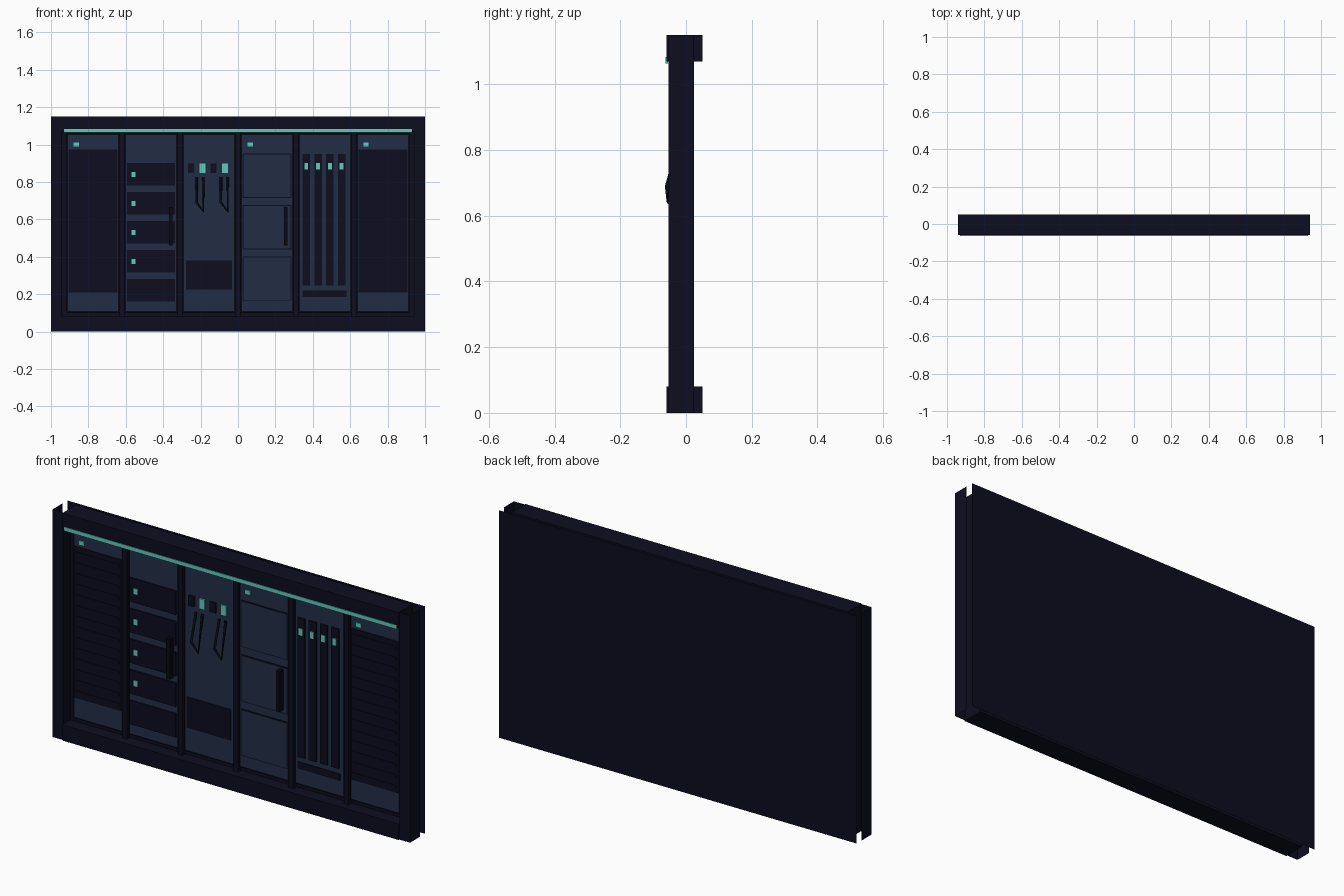
import bpy, bmesh
from mathutils import Vector

cube = bpy.data.objects.get("Cube")
if cube:
    bpy.data.objects.remove(cube, do_unlink=True)


def material(name, rgb):
    m = bpy.data.materials.new(name)
    m.use_nodes = True
    m.diffuse_color = (*rgb, 1)
    m.node_tree.nodes["Principled BSDF"].inputs["Base Color"].default_value = (*rgb, 1)
    return m


NAVY = material("dark navy", (0.004, 0.004, 0.014))
BLACK = material("near black", (0.0025, 0.003, 0.007))
BLUE = material("slate blue", (0.016, 0.027, 0.060))
TEAL = material("teal light", (0.115, 0.60, 0.51))


def box(name, mat, x, y, z, skip=()):
    """Box from (min, max) ranges; skip lists outward directions left open."""
    bm = bmesh.new()
    bmesh.ops.create_cube(bm, size=1)
    for v in bm.verts:
        v.co = [lo + (c + 0.5) * (hi - lo) for c, (lo, hi) in zip(v.co, (x, y, z))]
    bm.normal_update()
    open_faces = [f for f in bm.faces if any(f.normal.dot(Vector(d)) > 0.9 for d in skip)]
    bmesh.ops.delete(bm, geom=open_faces, context="FACES")
    mesh = bpy.data.meshes.new(name)
    bm.to_mesh(mesh)
    bm.free()
    mesh.materials.append(mat)
    ob = bpy.data.objects.new(name, mesh)
    bpy.context.collection.objects.link(ob)
    return ob


FACE = -0.01   # front plane of the bays


def plate(name, mat, cx, cz, w, h, out=0.005, base=FACE):
    """Thin plate on the bay front."""
    return box(name, mat, (cx - w / 2, cx + w / 2), (base - out, base), (cz - h / 2, cz + h / 2))


def tube(name, mat, points, radius):
    curve = bpy.data.curves.new(name, "CURVE")
    curve.dimensions = "3D"
    curve.bevel_depth = radius
    curve.bevel_resolution = 1
    curve.use_fill_caps = True
    spline = curve.splines.new("POLY")
    spline.points.add(len(points) - 1)
    for p, co in zip(spline.points, points):
        p.co = (*co, 1)
    curve.materials.append(mat)
    ob = bpy.data.objects.new(name, curve)
    bpy.context.collection.objects.link(ob)


# Outer frame: rear sheet, beams and open-ended side posts
bm = bmesh.new()
bm.faces.new([bm.verts.new((x, 0.065, z)) for x, z in ((-1, 0), (-1, 1.15), (1, 1.15), (1, 0))])
sheet = bpy.data.meshes.new("rear_sheet")
bm.to_mesh(sheet)
bm.free()
sheet.materials.append(NAVY)
bpy.context.collection.objects.link(bpy.data.objects.new("rear_sheet", sheet))

for name, z in (("bottom_beam", (0, 0.08)), ("top_beam", (1.07, 1.15))):
    box(name, NAVY, (-0.94, 0.94), (-0.06, 0.05), z)
for side, x in (("right", (-1, -0.94)), ("left", (0.94, 1))):
    box(side + "_post", NAVY, x, (-0.054, 0.025), (0, 1.15),
        skip=((0, 0, 1), (0, 0, -1), (0, 1, 0)))
box("recess_back", NAVY, (-0.94, 0.94), (0.005, 0.024), (0.08, 1.07))
box("light_strip", TEAL, (-0.93, 0.93), (-0.063, -0.055), (1.064, 1.084))

# Six bays with dividers between them
PITCH = 0.31
bays = [PITCH * (i - 2.5) for i in range(6)]
for i, cx in enumerate(bays):
    box(f"bay_surround_{i}", BLACK, (cx - 0.142, cx + 0.142), (-0.005, 0.01), (0.1, 1.06))
    box(f"bay_panel_{i}", BLUE, (cx - 0.133, cx + 0.133), (FACE, 0.01), (0.11, 1.05))
for i in range(5):
    cx = PITCH * (i - 2)
    box(f"divider_{i}", NAVY, (cx - 0.013, cx + 0.013), (-0.02, 0.01), (0.08, 1.07))

# Vent bays at both ends
for cx in (bays[0], bays[5]):
    plate("vent_grille", NAVY, cx, 0.592, 0.262, 0.765)
    for k in range(14):
        plate("vent_slat", NAVY, cx, 0.24 + k * 0.054, 0.24, 0.016, 0.004, FACE - 0.005)

# Status lamps
for cx in (bays[0], bays[3], bays[5]):
    plate("status_lamp", TEAL, cx - 0.09, 1.0, 0.028, 0.02)

# Drawer bay
for k in range(5):
    cz = 0.84 - k * 0.155
    plate("drawer", NAVY, bays[1], cz, 0.258, 0.12, 0.008)
    if k < 4:
        plate("drawer_lamp", TEAL, bays[1] - 0.093, cz, 0.022, 0.028, 0.004, FACE - 0.008)

# Dispenser bay: buttons, hose loops and tray
for k in range(4):
    lit = k % 2
    plate("button", TEAL if lit else NAVY, -0.25 + k * 0.06, 0.873, 0.032, 0.052, 0.008)
for cx in (-0.203, -0.073):
    tube("hose_loop", BLACK, [(cx - 0.018, FACE - 0.01, 0.825), (cx - 0.018, -0.058, 0.69),
                              (cx + 0.018, -0.053, 0.642), (cx + 0.018, FACE - 0.01, 0.825)], 0.007)
plate("tray", NAVY, bays[2], 0.303, 0.245, 0.155)

# Locker bay: doors set in thin dark outlines
for cz in (0.833, 0.558, 0.283):
    plate("door_outline", NAVY, bays[3], cz, 0.26, 0.236, 0.003)
    plate("door", BLUE, bays[3], cz, 0.251, 0.227, 0.005)

# Upright handles on the drawer and locker bays
for cx in (bays[1] + 0.105, bays[3] + 0.1):
    box("handle", BLACK, (cx - 0.01, cx + 0.01), (-0.045, FACE), (0.46, 0.665))

# Rack bay: upright cells with lamps and a slot below
for k in range(4):
    cx = 0.365 + k * 0.063
    plate("cell", NAVY, cx, 0.598, 0.04, 0.705, 0.008)
    plate("cell_lamp", TEAL, cx, 0.883, 0.021, 0.034, 0.004, FACE - 0.008)
plate("slot", NAVY, bays[4] - 0.003, 0.202, 0.235, 0.034)
